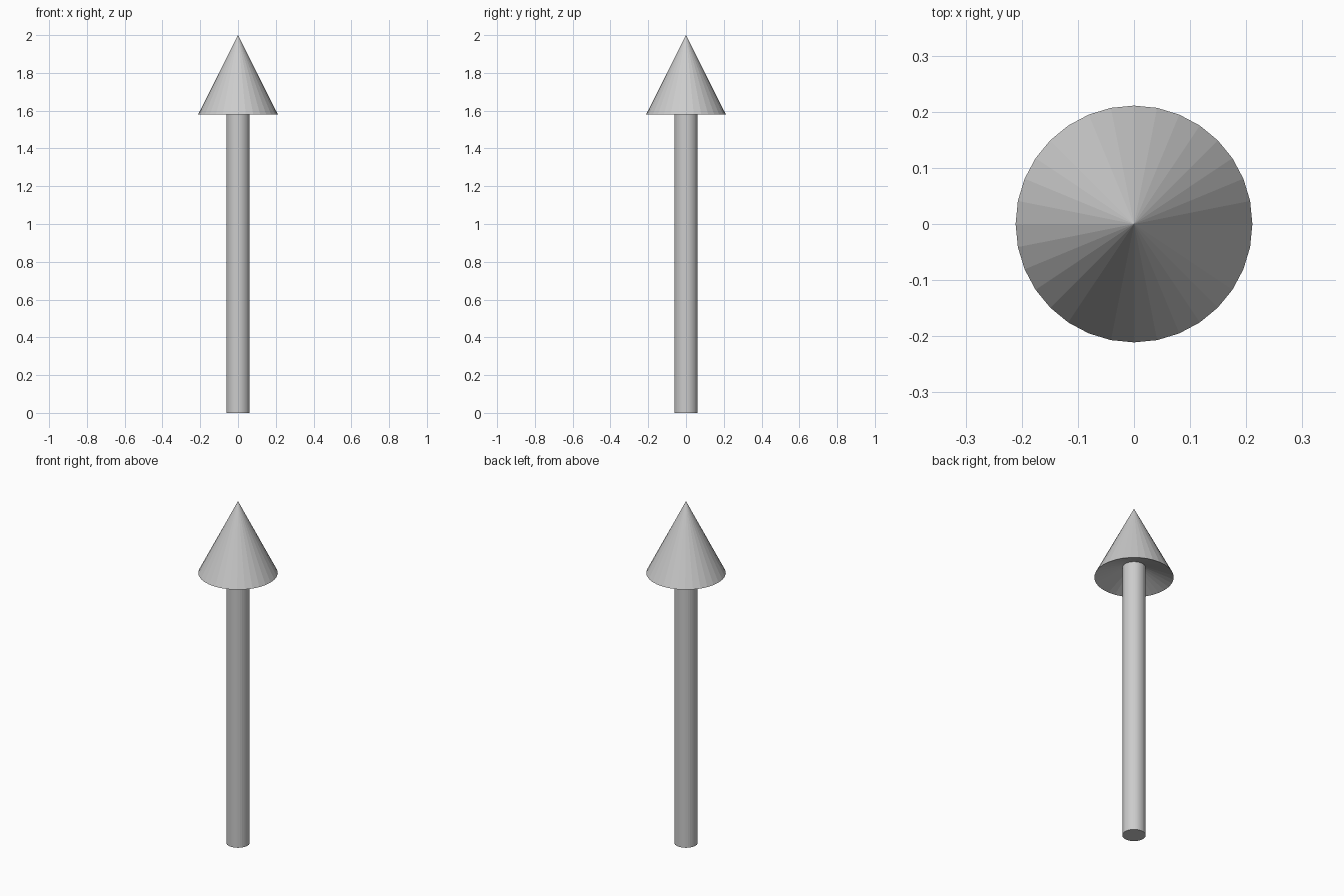
import bpy, bmesh, math

if "Cube" in bpy.data.objects:
    bpy.data.objects.remove(bpy.data.objects["Cube"])

SIDES = 32


def lathe(name, profile):
    """Revolve (radius, z) points about z; radius 0 makes a single pole."""
    bm = bmesh.new()
    rings = []
    for r, z in profile:
        count = SIDES if r > 0 else 1
        rings.append([bm.verts.new((r * math.cos(2 * math.pi * i / SIDES),
                                    r * math.sin(2 * math.pi * i / SIDES), z))
                      for i in range(count)])
    for a, b in zip(rings, rings[1:]):
        for i in range(SIDES):
            j = (i + 1) % SIDES
            quad = [a[i % len(a)], a[j % len(a)], b[j % len(b)], b[i % len(b)]]
            bm.faces.new(list(dict.fromkeys(quad)))
    bmesh.ops.recalc_face_normals(bm, faces=bm.faces)
    mesh = bpy.data.meshes.new(name)
    bm.to_mesh(mesh)
    bm.free()
    obj = bpy.data.objects.new(name, mesh)
    bpy.context.collection.objects.link(obj)
    return obj


# Straight shaft, running up into the recess under the head
lathe("arrow_shaft", [(0, 0), (0.062, 0), (0.062, 1.645), (0, 1.645)])

# Conical head with a shallow recessed underside
lathe("arrow_head", [(0.062, 1.64), (0.211, 1.58), (0, 2.0)])
